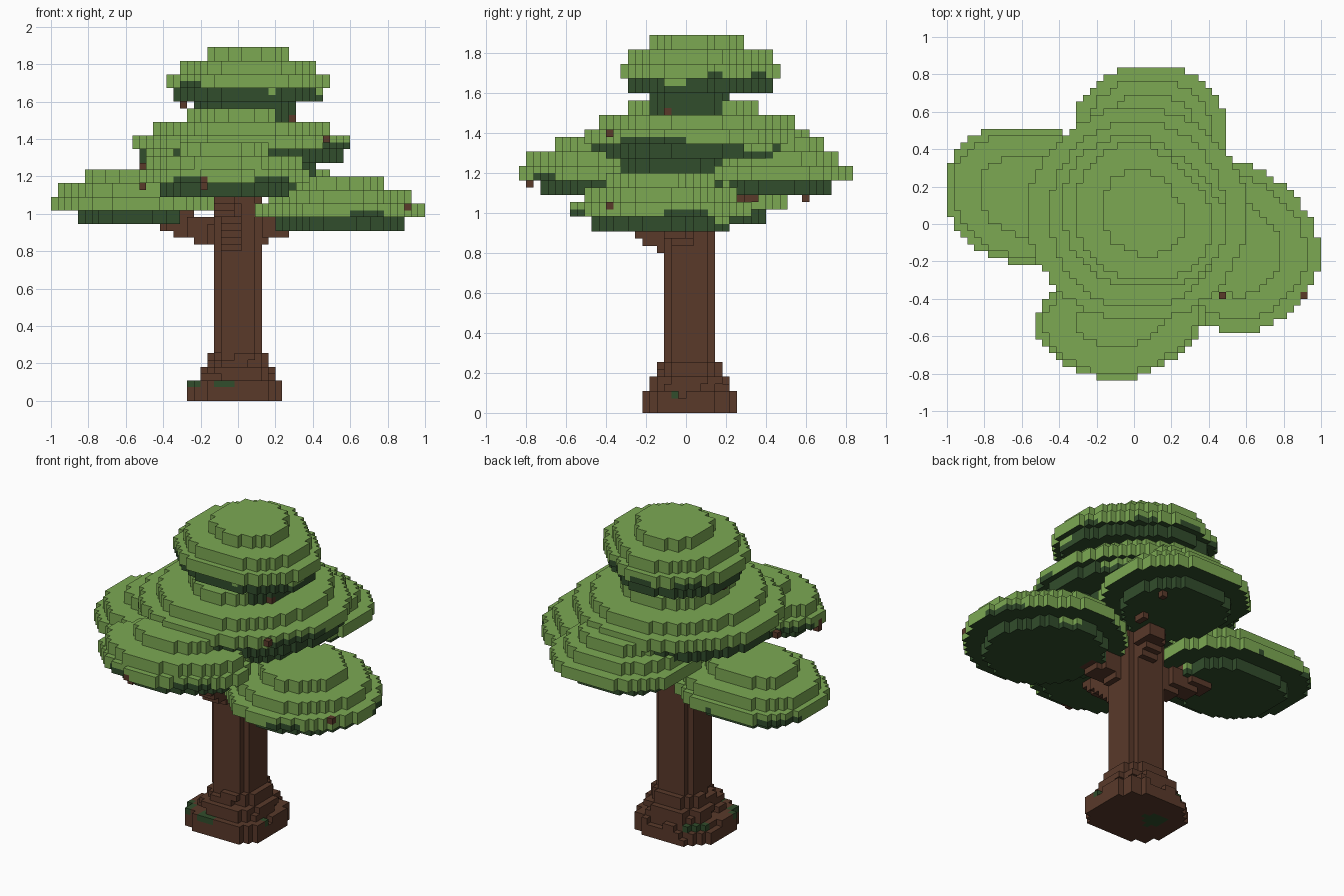
import bpy
import bmesh
import math
from mathutils import Vector, noise

if "Cube" in bpy.data.objects:
    bpy.data.objects.remove(bpy.data.objects["Cube"])

V = 2 / 55                       # size of one block
X0, Y0 = -1.0, -23 * V           # corner of the block grid
LEAF, DARK, BARK = 0, 1, 2


def make_material(name, rgb):
    m = bpy.data.materials.new(name)
    m.diffuse_color = (*rgb, 1)
    m.use_nodes = True
    m.node_tree.nodes["Principled BSDF"].inputs["Base Color"].default_value = m.diffuse_color
    return m


MATS = [make_material("leaf_green", (0.2, 0.393, 0.086)),
        make_material("shaded_leaf_green", (0.031, 0.074, 0.025)),
        make_material("bark_brown", (0.1, 0.041, 0.023))]

blocks = {}                      # (i, j, k) -> (part name, colour)


def cell(x, y, z):
    return (math.floor((x - X0) / V), math.floor((y - Y0) / V), math.floor(z / V))


def centre(i, j):
    return X0 + (i + .5) * V, Y0 + (j + .5) * V


def put(key, part, colour, replace=False):
    if replace or key not in blocks:
        blocks[key] = (part, colour)


def patch(i, j, k, scale=.16):
    return noise.noise(Vector((i, j, k)) * scale + Vector((3.3, 7.1, 1.7)))


def disc(part, cx, cy, rx, ry, k0, k1, colour, power=2, rough=0, trim=(0, 0, 0, 0)):
    """Fill a rounded slab of blocks; colour is a rule taking (i, j, k).
    trim flattens (+) or bulges (-) the four diagonals: ++, -+, --, +-."""
    for k in range(k0, k1):
        for i in range(55):
            for j in range(46):
                x, y = centre(i, j)
                u, v = (x - cx) / rx, (y - cy) / ry
                c = trim[(0 if u > 0 else 1) if v > 0 else (3 if u > 0 else 2)]
                edge = 1.01 + rough * min(0, patch(i, j, k, .45))
                inside = max(abs(u), abs(v)) <= 1
                if inside and abs(u) ** power + abs(v) ** power + c * abs(u * v) <= edge:
                    put((i, j, k), part, colour(i, j, k))


def bark(i, j, k):
    return BARK


def leaf(i, j, k):
    return LEAF


def shade(i, j, k):
    return DARK


# ---- trunk with stepped, rugged foot and a few mossy patches
MOSS = ((-.08, -.21, .06), (-.25, -.14, .05), (-.19, .2, .08), (.22, -.05, .03))
FOOT = (.2, .35, .15, -.1)


def mossy(i, j, k):
    x, y = centre(i, j)
    if k == 0:
        return DARK if math.hypot(x + .1, y - .05) < .07 else BARK
    near = any(math.hypot(x - a, y - b) < r for a, b, r in MOSS)
    return DARK if k == 2 and near else BARK


disc("trunk", -.018, .018, .26, .24, 0, 2, mossy, 3.2, .2, FOOT)
disc("trunk", -.018, .018, .26, .24, 2, 3, mossy, 3, .9, FOOT)
disc("trunk", 0, .018, .205, .2, 3, 5, bark, 2.8, .9)
disc("trunk", 0, .018, .168, .165, 5, 7, bark, 2.6, .9)
disc("trunk", 0, .018, .13, .13, 7, 40, bark, 2.4)


# ---- branches: stepped runs of blocks rising under each leaf pad
def branch(a, b, rows):
    a, b = Vector(a), Vector(b)
    for s in range(31):
        i, j, k = cell(*a.lerp(b, s / 30))
        for di in (-1, 0, 1):
            for dj in (-1, 0, 1):
                for dk in rows:
                    put((i + di, j + dj, k + dk), "branches", BARK)


branch((-.08, .02, .87), (-.37, .12, .97), (-1, 0, 1))
branch((.08, 0, .9), (.24, -.06, .95), (-1, 0, 1))
branch((-.04, -.06, .83), (-.06, -.42, 1.12), (-1, 0))
branch((.02, .1, 1.0), (.07, .25, 1.1), (-1, 0))


# ---- leaf pads: four double layers, the lowest one shaded
def pad(part, cx, cy, rx, ry, k0, scales, trim=(0, 0, 0, 0), light=None):
    def tint(i, j, k):
        n = patch(i, j, k)
        if k < k0 + 2:
            x, y = centre(i, j)
            if light and math.hypot(x - light[0], y - light[1]) < light[2]:
                return LEAF
            return LEAF if n < -.45 and k == k0 + 1 else DARK
        return DARK if k == k0 + 2 and n > .25 else LEAF
    for n, (sx, sy) in enumerate(scales):
        disc(part, cx, cy, rx * sx, ry * sy, k0 + 2 * n, k0 + 2 * n + 2, tint, trim=trim)


# shaded neck between the crown and the middle pad
disc("inner_leaves", .1, .02, .205, .205, 41, 44, shade, 3)
disc("inner_leaves", .03, .02, .27, .205, 43, 44, shade)

pad("crown_leaves", .055, .065, .435, .405, 44, ((.92, .9), (1, 1), (.84, .9), (.5, .58)),
    (.95, -.2, 0, -.2))
pad("middle_leaves", .018, .05, .583, .57, 35, ((.93, .93), (1, 1), (.8, .88), (.49, .575)),
    light=(-.47, -.25, .17))
pad("right_leaves", .55, -.127, .45, .455, 25, ((.74, .75), (1, 1), (.84, .84), (.53, .57)),
    (.42, 0, .15, .05))
pad("left_leaves", -.56, .15, .44, .365, 26, ((.7, .7), (1, 1), (.91, .91), (.6, .6)),
    (0, -.33, .05, 0))
pad("back_leaves", .08, .44, .405, .395, 30, ((.72, .72), (1, 1), (.83, .83), (.63, .63)),
    (-.25, -.2, 0, 0))
pad("front_leaves", -.075, -.515, .455, .32, 30, ((.74, .68), (1, 1), (.91, .91), (.55, .44)),
    (0, .5, .1, .5))

# shaded core under the middle pad and leaves around the trunk top
disc("inner_leaves", .02, -.05, .4, .36, 33, 35, shade)
disc("inner_leaves", 0, .03, .19, .19, 31, 33, leaf)

# ---- single twig ends poking through the leaves
for p in ((.47, -.38, 1.4), (.905, -.38, 1.035), (-.3, .05, 1.59), (.285, -.09, 1.51),
          (-.18, -.78, 1.147), (-.18, -.81, 1.18), (-.51, -.57, 1.147), (-.51, -.57, 1.18),
          (-.51, -.15, 1.26), (.3, .6, 1.075), (.2, .31, 1.075), (.2, .34, 1.075)):
    put(cell(*p), "twigs", BARK, True)

# ---- outer skin of each part
SIDES = []
for axis in range(3):
    for sign in (-1, 1):
        n = [0, 0, 0]
        n[axis] = sign
        u, w = (axis + 1) % 3, (axis + 2) % 3
        quad = []
        for a, b in ((0, 0), (1, 0), (1, 1), (0, 1)):
            c = [0, 0, 0]
            c[axis], c[u], c[w] = (sign + 1) // 2, a, b
            quad.append(tuple(c))
        SIDES.append((n, quad if sign > 0 else quad[::-1]))


def build(part):
    bm = bmesh.new()
    corners = {}

    def corner(g):
        if g not in corners:
            corners[g] = bm.verts.new((X0 + g[0] * V, Y0 + g[1] * V, g[2] * V))
        return corners[g]

    for (i, j, k), (name, colour) in blocks.items():
        if name != part:
            continue
        for n, quad in SIDES:
            if (i + n[0], j + n[1], k + n[2]) in blocks:
                continue
            f = bm.faces.new([corner((i + c[0], j + c[1], k + c[2])) for c in quad])
            # leaf undersides are always shaded, leaf tops never
            f.material_index = colour
            if colour == LEAF and n[2] < 0:
                f.material_index = DARK
            elif colour == DARK and n[2] > 0 and part != "trunk":
                f.material_index = LEAF
    me = bpy.data.meshes.new(part)
    bm.to_mesh(me)
    bm.free()
    for m in MATS:
        me.materials.append(m)
    bpy.context.collection.objects.link(bpy.data.objects.new(part, me))


for part in sorted({p for p, c in blocks.values()}):
    build(part)
